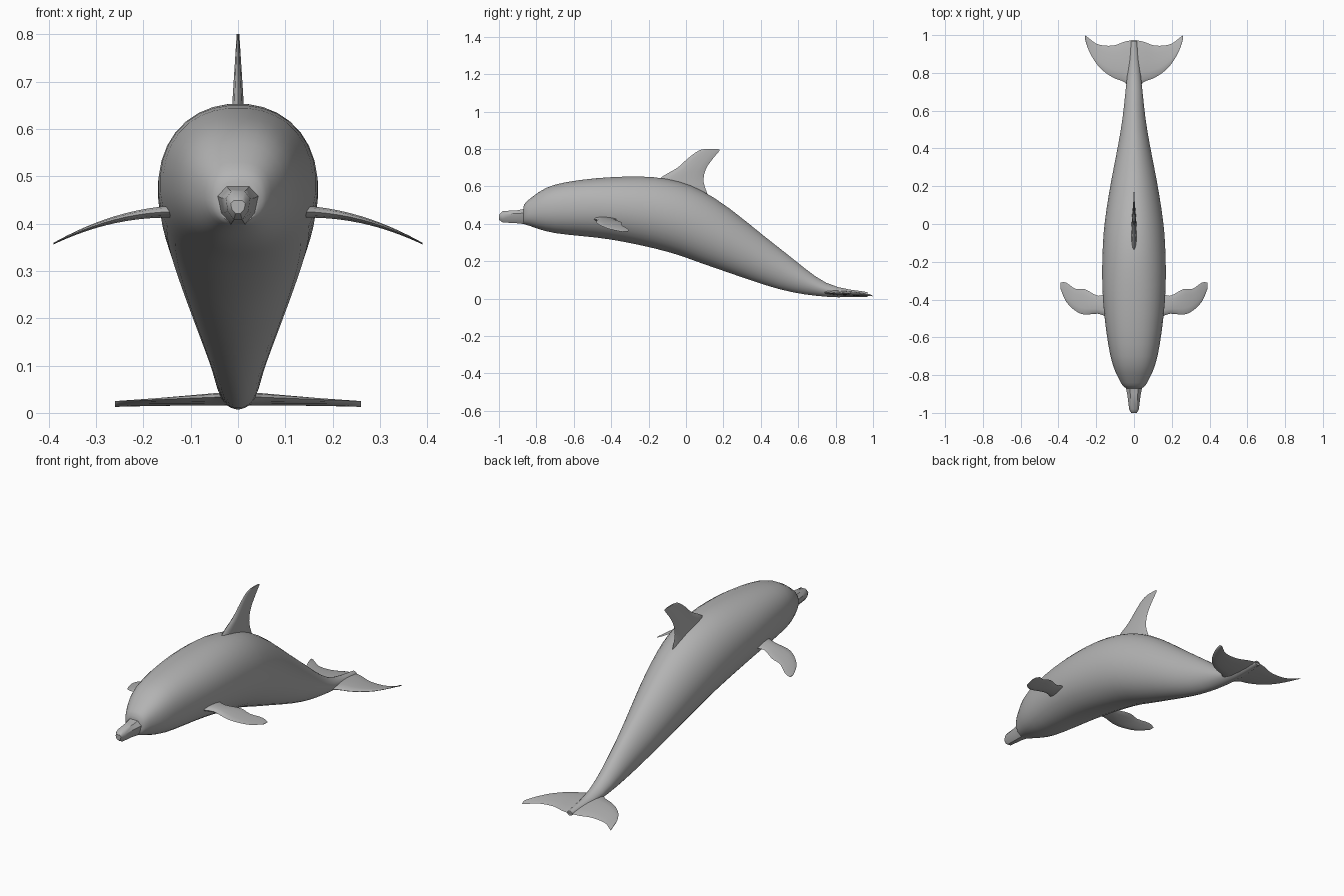
import bpy
import bmesh
from math import sin, cos, pi
from mathutils import Vector

if "Cube" in bpy.data.objects:
    bpy.data.objects.remove(bpy.data.objects["Cube"])

skin = bpy.data.materials.new("grey_skin")
skin.use_nodes = True
skin.diffuse_color = (0.45, 0.45, 0.45, 1)
skin.node_tree.nodes["Principled BSDF"].inputs["Base Color"].default_value = skin.diffuse_color


def refine(rows, steps):
    """Smooth curve through rows of numbers (Catmull-Rom)."""
    rows = [Vector(row) for row in rows]
    padded = [rows[0]] + rows + [rows[-1]]
    curve = []
    for before, start, end, after in zip(padded, padded[1:], padded[2:], padded[3:]):
        leave, arrive = (end - before) / 2, (after - start) / 2
        for step in range(steps):
            t = step / steps
            ease = t * t * (3 - 2 * t)
            curve.append(start.lerp(end, ease) + leave * t * (1 - t) ** 2 - arrive * t * t * (1 - t))
    return curve + [rows[-1]]


def loft(name, rings):
    """Skin a list of closed rings, cap both ends and shade smooth."""
    bm = bmesh.new()
    loops = [[bm.verts.new(point) for point in ring] for ring in rings]
    for near, far in zip(loops, loops[1:]):
        for i in range(len(near)):
            bm.faces.new((near[i - 1], near[i], far[i], far[i - 1]))
    bm.faces.new(loops[0])
    bm.faces.new(loops[-1])
    bmesh.ops.recalc_face_normals(bm, faces=bm.faces)
    mesh = bpy.data.meshes.new(name)
    bm.to_mesh(mesh)
    bm.free()
    mesh.materials.append(skin)
    obj = bpy.data.objects.new(name, mesh)
    bpy.context.collection.objects.link(obj)
    bpy.ops.object.select_all(action="DESELECT")
    obj.select_set(True)
    bpy.context.view_layer.objects.active = obj
    bpy.ops.object.shade_smooth_by_angle(angle=pi / 4)


def signed_power(value, exponent):
    return abs(value) ** exponent * (1 if value > 0 else -1)


def body_ring(row, sides, taper):
    """Oval cross-section: boxy near the head, pinched into a ridge at the tail."""
    y, half, low, high = row
    power = 1 + y / 5
    ring = []
    for i in range(sides):
        angle = 2 * pi * (i + 0.5) / sides
        across = signed_power(cos(angle), power) * (1 + taper * sin(angle))
        up = signed_power(sin(angle), power if sin(angle) > 0 else 1)
        ring.append((half * across, y, (low + high) / 2 + up * (high - low) / 2))
    return ring


def fin(name, outline, root, place, axis, sides=12):
    """Blade from rows of span, leading y, trailing y; thins towards the tip."""
    rings = []
    first, last = outline[0][0], outline[-1][0]
    for span, lead, trail in refine(outline, 3):
        thick = root * (1.15 - (span - first) / (last - first))
        ring = []
        for i in range(sides):
            angle = 2 * pi * i / sides
            chord = (1 - cos(angle)) / 2
            bulge = thick * sin(angle) * (1 - chord / 2)
            ring.append(place(span, lead + (trail - lead) * chord, chord) + Vector(axis) * bulge)
        rings.append(ring)
    loft(name, rings)


# Body with head and tail stock: y, half width, bottom, top
body = [
    (-0.87, 0.04, 0.4, 0.49),
    (-0.84, 0.07, 0.39, 0.53),
    (-0.7, 0.125, 0.35, 0.61),
    (-0.4, 0.165, 0.315, 0.65),
    (-0.1, 0.165, 0.25, 0.64),
    (0.15, 0.135, 0.165, 0.54),
    (0.5, 0.07, 0.05, 0.27),
    (0.75, 0.04, 0.01, 0.085),
    (0.97, 0.016, 0.01, 0.035),
]
loft("body", [body_ring(row, 32, 0) for row in refine(body, 4)])

# Beak: faceted, wider on top than below
beak = [
    (-1, 0.015, 0.42, 0.45),
    (-0.98, 0.025, 0.405, 0.47),
    (-0.9, 0.035, 0.4, 0.475),
    (-0.83, 0.05, 0.39, 0.49),
]
loft("beak", [body_ring(row, 8, 0.25) for row in beak])

# Dorsal fin: swept back, hooked tip
dorsal = [
    (0.5, -0.2, 0.14),
    (0.6, -0.17, 0.1),
    (0.65, -0.13, 0.095),
    (0.7, -0.045, 0.11),
    (0.75, 0.01, 0.145),
    (0.79, 0.065, 0.178),
    (0.8, 0.1, 0.172),
]
fin("dorsal_fin", dorsal, 0.025, lambda span, y, chord: Vector((0, y, span)), (1, 0, 0))

# Pectoral flippers arch down towards the tip; tail flukes form a flat crescent
flipper = [
    (0.13, -0.5, -0.36),
    (0.19, -0.475, -0.38),
    (0.26, -0.48, -0.345),
    (0.31, -0.46, -0.343),
    (0.36, -0.41, -0.31),
    (0.39, -0.34, -0.31),
]
fluke = [
    (0, 0.7, 0.975),
    (0.05, 0.75, 0.965),
    (0.1, 0.77, 0.947),
    (0.15, 0.8, 0.944),
    (0.2, 0.85, 0.955),
    (0.24, 0.92, 0.985),
    (0.26, 0.98, 1),
]
for side, sign in (("left", 1), ("right", -1)):
    fin(side + "_flipper", flipper, 0.015,
        lambda span, y, chord: Vector((sign * span, y, 0.425 - (span - 0.13) ** 2)), (0, 0, 1))
    fin(side + "_fluke", fluke, 0.016,
        lambda span, y, chord: Vector((sign * span, y, 0.035 - 0.012 * chord - span / 25)), (0, 0, 1))
